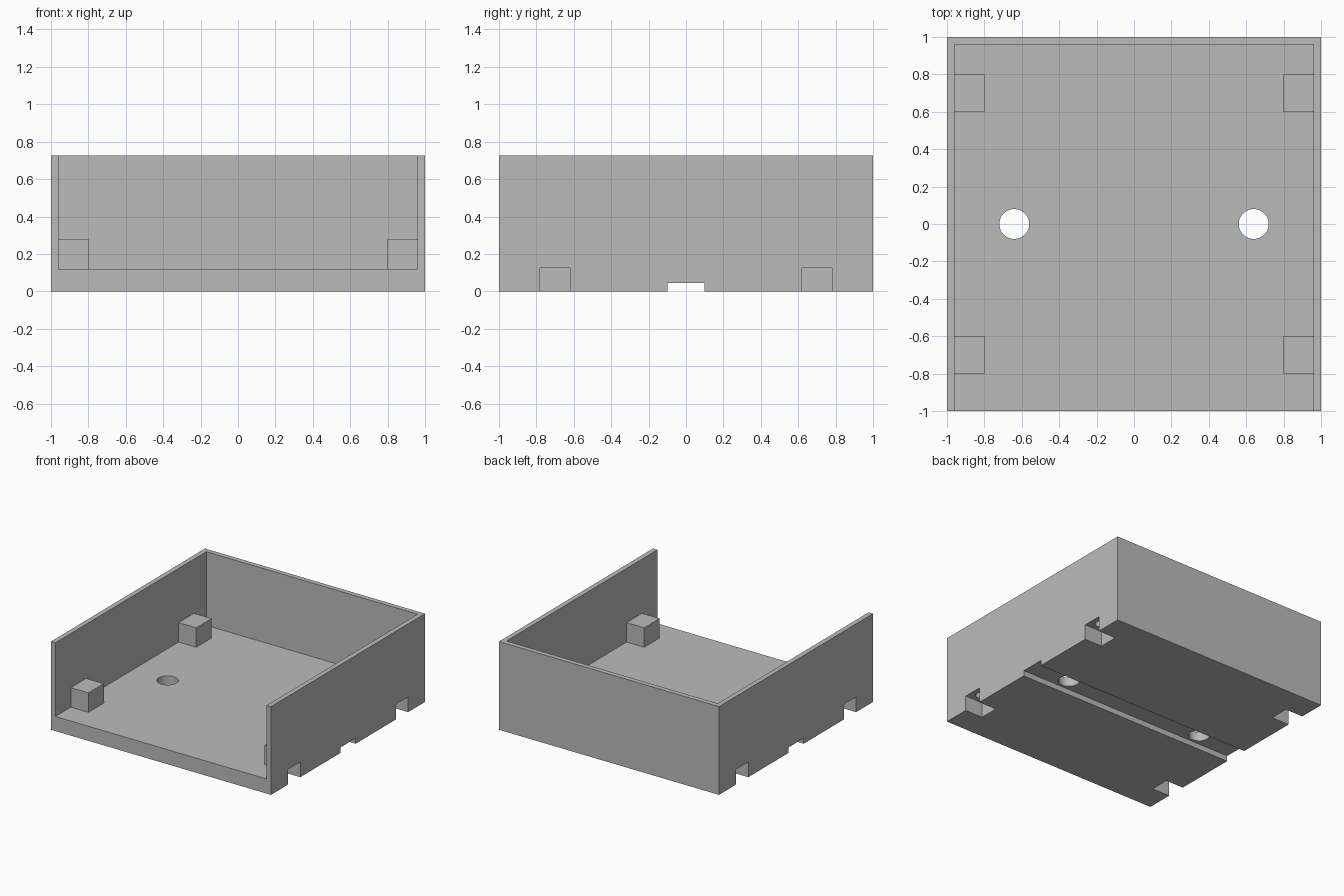
import bpy
import math

cube = bpy.data.objects.get("Cube")
if cube:
    bpy.data.objects.remove(cube, do_unlink=True)

HEIGHT, FLOOR, WALL = 0.725, 0.12, 0.04

grey = bpy.data.materials.new("plain_grey")
grey.use_nodes = True
colour = (0.5, 0.5, 0.5, 1)
grey.diffuse_color = colour
grey.node_tree.nodes["Principled BSDF"].inputs["Base Color"].default_value = colour


def box(name, x, y, z):
    """Box from (min, max) pairs along each axis."""
    bpy.ops.mesh.primitive_cube_add(size=1)
    ob = bpy.context.object
    ob.name = name
    ob.location = [(a + b) / 2 for a, b in (x, y, z)]
    ob.scale = [b - a for a, b in (x, y, z)]
    bpy.ops.object.transform_apply(location=True, rotation=False, scale=True)
    ob.data.materials.append(grey)
    return ob


def cylinder(name, x, y, z, radius):
    bpy.ops.mesh.primitive_cylinder_add(
        vertices=48, radius=radius, depth=z[1] - z[0], location=(x, y, sum(z) / 2))
    ob = bpy.context.object
    ob.name = name
    ob.data.materials.append(grey)
    return ob


def combine(body, tool, operation):
    """Apply a boolean to the body and discard the tool."""
    mod = body.modifiers.new(tool.name, "BOOLEAN")
    mod.operation, mod.solver, mod.object = operation, "EXACT", tool
    bpy.context.view_layer.objects.active = body
    bpy.ops.object.modifier_apply(modifier=mod.name)
    bpy.data.objects.remove(tool, do_unlink=True)


def span(side, a, b):
    """Mirror an interval to the chosen side."""
    return sorted((side * a, side * b))


# Tray open at the top and front
tray = box("open_front_tray", (-1, 1), (-1, 1), (0, HEIGHT))
inner = 1 - WALL
combine(tray, box("interior", (-inner, inner), (-1.2, inner), (FLOOR, 1)), "DIFFERENCE")

# Corner blocks, rooted in the wall and floor
sides = [(sx, sy) for sx in (-1, 1) for sy in (-1, 1)]
for sx, sy in sides:
    combine(tray, box("corner_block", span(sx, 0.8, 0.98), span(sy, 0.6, 0.8),
                      (0.06, 0.28)), "UNION")

# Side pockets under the blocks, each with a blind hole upward
for sx, sy in sides:
    combine(tray, box("side_pocket", span(sx, 0.84, 1.2), span(sy, 0.62, 0.78),
                      (-0.1, 0.125)), "DIFFERENCE")
    combine(tray, cylinder("blind_hole", sx * 0.92, sy * 0.7, (0.1, 0.24), 0.04),
            "DIFFERENCE")

# Groove across the underside
combine(tray, box("groove", (-1.2, 1.2), (-0.1, 0.1), (-0.1, 0.045)), "DIFFERENCE")

# Round holes through the floor
for sx in (-1, 1):
    combine(tray, cylinder("floor_hole", sx * 0.64, 0, (-0.1, 0.3), 0.08), "DIFFERENCE")

bpy.ops.object.select_all(action="DESELECT")
tray.select_set(True)
bpy.context.view_layer.objects.active = tray
bpy.ops.object.shade_smooth_by_angle(angle=math.radians(30))
